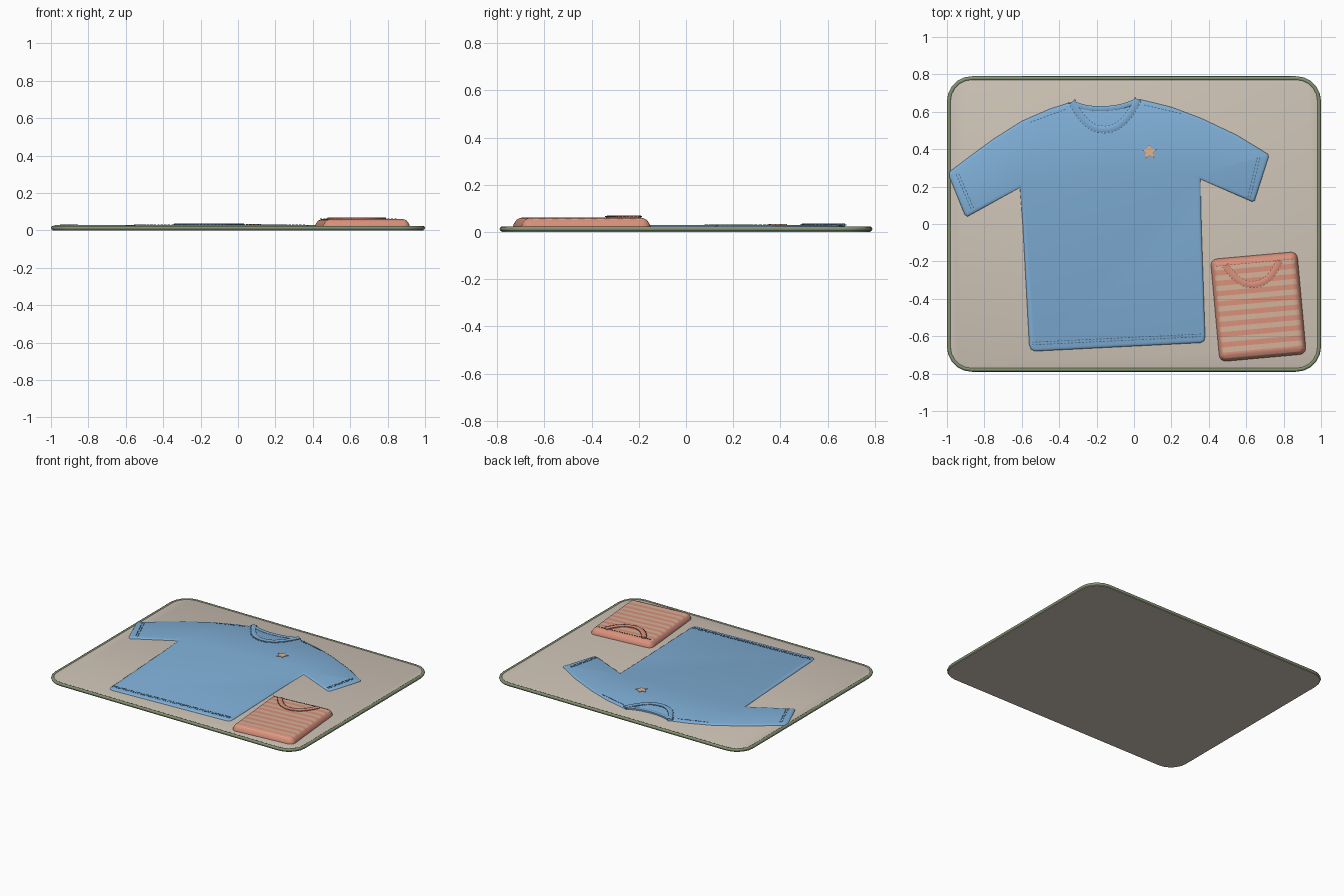
import bpy, bmesh, math
from mathutils import Vector, Matrix

if "Cube" in bpy.data.objects:
    bpy.data.objects.remove(bpy.data.objects["Cube"])


def mat(name, rgb):
    m = bpy.data.materials.new(name)
    m.diffuse_color = (*rgb, 1)
    m.use_nodes = True
    m.node_tree.nodes["Principled BSDF"].inputs["Base Color"].default_value = m.diffuse_color
    return m


BEIGE = mat("beige", (0.62, 0.55, 0.47))
GREEN = mat("sage green", (0.23, 0.29, 0.17))
BLUE = mat("sky blue", (0.215, 0.43, 0.68))
NAVY = mat("dark blue thread", (0.06, 0.13, 0.22))
SALMON = mat("salmon", (0.70, 0.28, 0.20))
SAND = mat("sand stripe", (0.66, 0.45, 0.32))
RUST = mat("rust thread", (0.30, 0.10, 0.07))
PEACH = mat("peach", (0.75, 0.46, 0.28))


def finish(name, bm, mats, smooth=35):
    bmesh.ops.recalc_face_normals(bm, faces=bm.faces[:])
    me = bpy.data.meshes.new(name)
    bm.to_mesh(me)
    bm.free()
    ob = bpy.data.objects.new(name, me)
    bpy.context.collection.objects.link(ob)
    for m in mats:
        me.materials.append(m)
    if smooth:
        bpy.context.view_layer.objects.active = ob
        ob.select_set(True)
        bpy.ops.object.shade_smooth_by_angle(angle=math.radians(smooth))
        ob.select_set(False)
    return ob


def slab(pts, z0, z1, insets):
    """Closed slab from an outline; insets are (inward, upward) steps to the top."""
    bm = bmesh.new()
    f = bm.faces.new([bm.verts.new((x, y, z0)) for x, y in pts])
    top = bmesh.ops.extrude_face_region(bm, geom=[f])["geom"]
    bmesh.ops.translate(bm, verts=[g for g in top if isinstance(g, bmesh.types.BMVert)],
                        vec=(0, 0, z1 - z0))
    bmesh.ops.recalc_face_normals(bm, faces=bm.faces[:])
    cap = [g for g in top if isinstance(g, bmesh.types.BMFace)]
    for inward, up in insets:
        bmesh.ops.inset_region(bm, faces=cap, thickness=inward, depth=up,
                               use_even_offset=True)
    return bm


def rounded_rect(w, h, r, n):
    pts = []
    for k, (sx, sy) in enumerate([(1, 1), (-1, 1), (-1, -1), (1, -1)]):
        for i in range(n + 1):
            a = math.pi / 2 * (k + i / n)
            pts.append((sx * (w / 2 - r) + r * math.cos(a), sy * (h / 2 - r) + r * math.sin(a)))
    return pts


def arc(a, b, drop, n=16, power=2.3):
    """U-shaped path from a to b sagging by drop."""
    out = []
    for i in range(n + 1):
        t = -math.cos(math.pi * i / n)
        p = Vector(a).lerp(Vector(b), (t + 1) / 2)
        out.append((p.x, p.y - drop * (1 - abs(t) ** power)))
    return out


def sideways(path, i):
    d = Vector(path[min(i + 1, len(path) - 1)]) - Vector(path[max(i - 1, 0)])
    return Vector((-d.y, d.x)).normalized()


def shift(path, d):
    return [tuple(Vector(p) + sideways(path, i) * d) for i, p in enumerate(path)]


def band(name, path, width, z0, z1, material):
    """Raised ribbon with softened edges following a path."""
    bm = bmesh.new()
    prof = [(-.5, z0), (-.5, z1 - .002), (-.35, z1), (.35, z1), (.5, z1 - .002), (.5, z0)]
    rows = []
    for i, p in enumerate(path):
        s = sideways(path, i)
        rows.append([bm.verts.new((p[0] + s.x * u * width, p[1] + s.y * u * width, z))
                     for u, z in prof])
    n = len(prof)
    for a, b in zip(rows, rows[1:]):
        for j in range(n):
            bm.faces.new((a[j], a[(j + 1) % n], b[(j + 1) % n], b[j]))
    bm.faces.new(rows[0])
    bm.faces.new(rows[-1])
    return finish(name, bm, [material])


def stitches(name, paths, z, material, dash=0.011, gap=0.008, w=0.004):
    """Rows of little thread dashes along the paths."""
    bm = bmesh.new()
    for path in paths:
        carry = 0.0
        for a, b in zip(path, path[1:]):
            a, b = Vector(a), Vector(b)
            length, d = (b - a).length, (b - a).normalized()
            t = carry
            while t < length:
                c = a + d * t
                bmesh.ops.create_cube(bm, size=1, matrix=Matrix.Translation((c.x, c.y, z))
                                      @ Matrix.Rotation(math.atan2(d.y, d.x), 4, 'Z')
                                      @ Matrix.Diagonal((dash, w, 0.003, 1)))
                t += dash + gap
            carry = t - length
    return finish(name, bm, [material], 0)


# Mat with a piped rim
board = slab(rounded_rect(1.985, 1.565, 0.125, 5), 0.0, 0.016, [(0.012, 0.004)])
finish("mat_board", board, [BEIGE])

bm = bmesh.new()
rim = rounded_rect(1.978, 1.558, 0.122, 5)
rings = []
for i, p in enumerate(rim):
    d = Vector(rim[(i + 1) % len(rim)]) - Vector(rim[i - 1])
    out = Vector((d.y, -d.x)).normalized()
    rings.append([bm.verts.new((p[0] + out.x * .011 * math.cos(a), p[1] + out.y * .011 * math.cos(a),
                                .013 + .011 * math.sin(a)))
                  for a in [math.tau * k / 8 for k in range(8)]])
for i, r in enumerate(rings):
    q = rings[(i + 1) % len(rings)]
    for j in range(8):
        bm.faces.new((r[j], r[(j + 1) % 8], q[(j + 1) % 8], q[j]))
finish("mat_rim", bm, [GREEN], 50)

# Spread shirt: right side, hem, left side, then over the shoulders and back neck
outline = [(-.34, .65), (-.45, .615), (-.60, .55), (-.75, .455), (-.88, .36), (-.985, .28), (-.99, .26),
           (-.905, .05), (-.89, .04), (-.61, .195), (-.595, .0), (-.56, -.645), (-.55, -.67), (-.53, -.68),
           (.355, -.635), (.375, -.625), (.38, -.60), (.36, .0), (.355, .24), (.63, .12), (.645, .125),
           (.72, .36), (.715, .375), (.55, .475), (.36, .565), (.20, .625), (.03, .667),
           (-.04, .632), (-.15, .62), (-.26, .63)]
finish("spread_shirt", slab(outline, .018, .022, [(.006, .004), (.010, .003)]), [BLUE], 60)

# Neckline collars
neck = arc((-.33, .655), (.02, .667), .155)
back_neck = arc((-.325, .645), (.015, .66), .035)
band("spread_front_collar", neck, .032, .02, .036, BLUE)
band("spread_back_collar", back_neck, .026, .02, .033, BLUE)

# Seams on hem, cuffs, shoulders and collar
hem = [(-.54, -.632), (.365, -.588)]
cuff_l = [(-.935, .265), (-.86, .09)]
cuff_r = [(.61, .15), (.66, .36)]
rows = [hem, shift(hem, -.014), cuff_l, shift(cuff_l, -.014), cuff_r, shift(cuff_r, -.014),
        [(-.55, .545), (-.36, .615)], [(.06, .635), (.26, .588)], shift(neck, -.02), shift(neck, .017)]
stitches("spread_shirt_stitching", rows, .0295, NAVY)

# Star badge on the chest
star = [(.083 + r * math.cos(a), .385 + r * math.sin(a))
        for k in range(10)
        for r, a in [((.042, .021)[k % 2], math.pi / 2 + .05 + k * math.pi / 5)]]
finish("star_badge", slab(star, .026, .033, [(.004, .002)]), [PEACH], 0)

# Folded shirt, striped on its upper face
place = Matrix.Translation((.665, -.442, 0)) @ Matrix.Rotation(math.radians(5.2), 4, 'Z')
bm = slab(rounded_rect(.465, .55, .035, 4), .018, .024,
          [(.006, .014), (.010, .014), (.014, .007), (.014, .002)])
for i in range(19):
    bmesh.ops.bisect_plane(bm, geom=bm.verts[:] + bm.edges[:] + bm.faces[:],
                           plane_co=(0, -.255 + i * .0275, 0), plane_no=(0, 1, 0))
bm.normal_update()
for f in bm.faces:
    y = f.calc_center_median().y
    if f.normal.z > .8 and y < .235:
        f.material_index = int(math.floor((y + .255) / .0275)) % 2
folded = finish("folded_shirt", bm, [SALMON, SAND], 50)
folded.matrix_world = place

fold_neck = arc((-.155, .235), (.135, .235), .115)
for ob in (band("folded_collar", fold_neck, .03, .055, .069, SALMON),
           stitches("folded_stitching",
                    [shift(fold_neck, -.018), shift(fold_neck, .017), [(-.2, .236), (.2, .236)]],
                    .0655, RUST, w=.003)):
    ob.matrix_world = place
